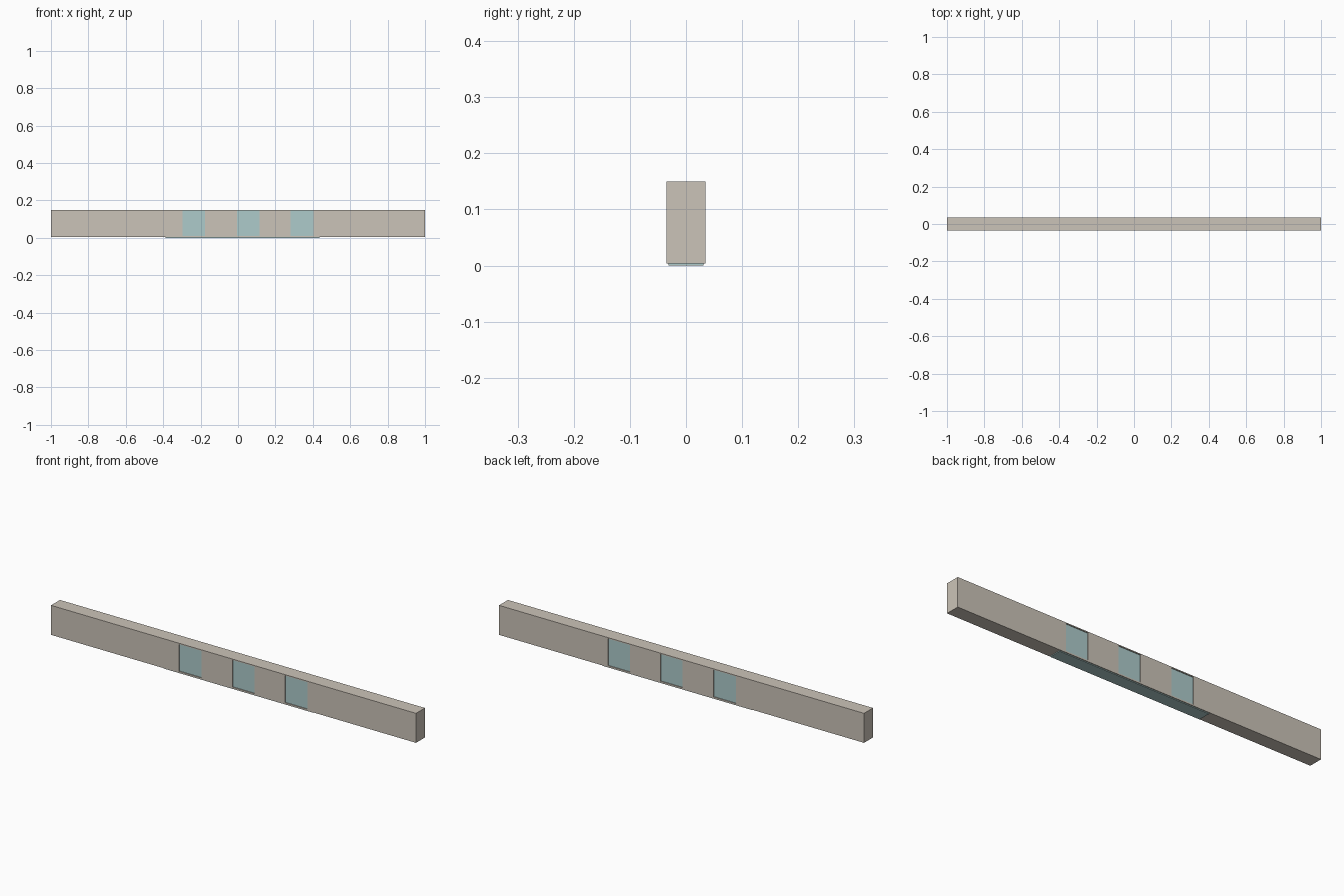
import bpy

if "Cube" in bpy.data.objects:
    bpy.data.objects.remove(bpy.data.objects["Cube"])


def box(name, x0, x1, y0, y1, z0, z1):
    bpy.ops.mesh.primitive_cube_add(size=1, location=((x0 + x1) / 2, (y0 + y1) / 2, (z0 + z1) / 2))
    ob = bpy.context.object
    ob.name = name
    ob.scale = (x1 - x0, y1 - y0, z1 - z0)
    bpy.ops.object.transform_apply(location=False, rotation=False, scale=True)
    return ob


def paint(ob, name, colour):
    mat = bpy.data.materials.new(name)
    mat.diffuse_color = colour
    mat.use_nodes = True
    mat.node_tree.nodes["Principled BSDF"].inputs["Base Color"].default_value = mat.diffuse_color
    ob.data.materials.append(mat)


# Long rectangular bar
bar = box("bar", -1, 1, -0.035, 0.035, 0.004, 0.15)
paint(bar, "warm_grey", (0.60, 0.55, 0.48, 1))

# Three windows cut right through the bar
for i, x in enumerate((-0.237, 0.055, 0.343)):
    cutter = box(f"window_cutter_{i + 1}", x - 0.061, x + 0.061, -0.05, 0.05, 0.011, 0.145)
    cut = bar.modifiers.new(f"window_{i + 1}", 'BOOLEAN')
    cut.operation = 'DIFFERENCE'
    cut.solver = 'EXACT'
    cut.object = cutter
    bpy.context.view_layer.objects.active = bar
    bpy.ops.object.modifier_apply(modifier=cut.name)
    bpy.data.objects.remove(cutter)

# Glass block inside the bar, showing in the windows and just below the base
glass = box("glass_insert", -0.387, 0.435, -0.031, 0.031, 0, 0.147)
paint(glass, "teal_glass", (0.42, 0.60, 0.60, 1))
